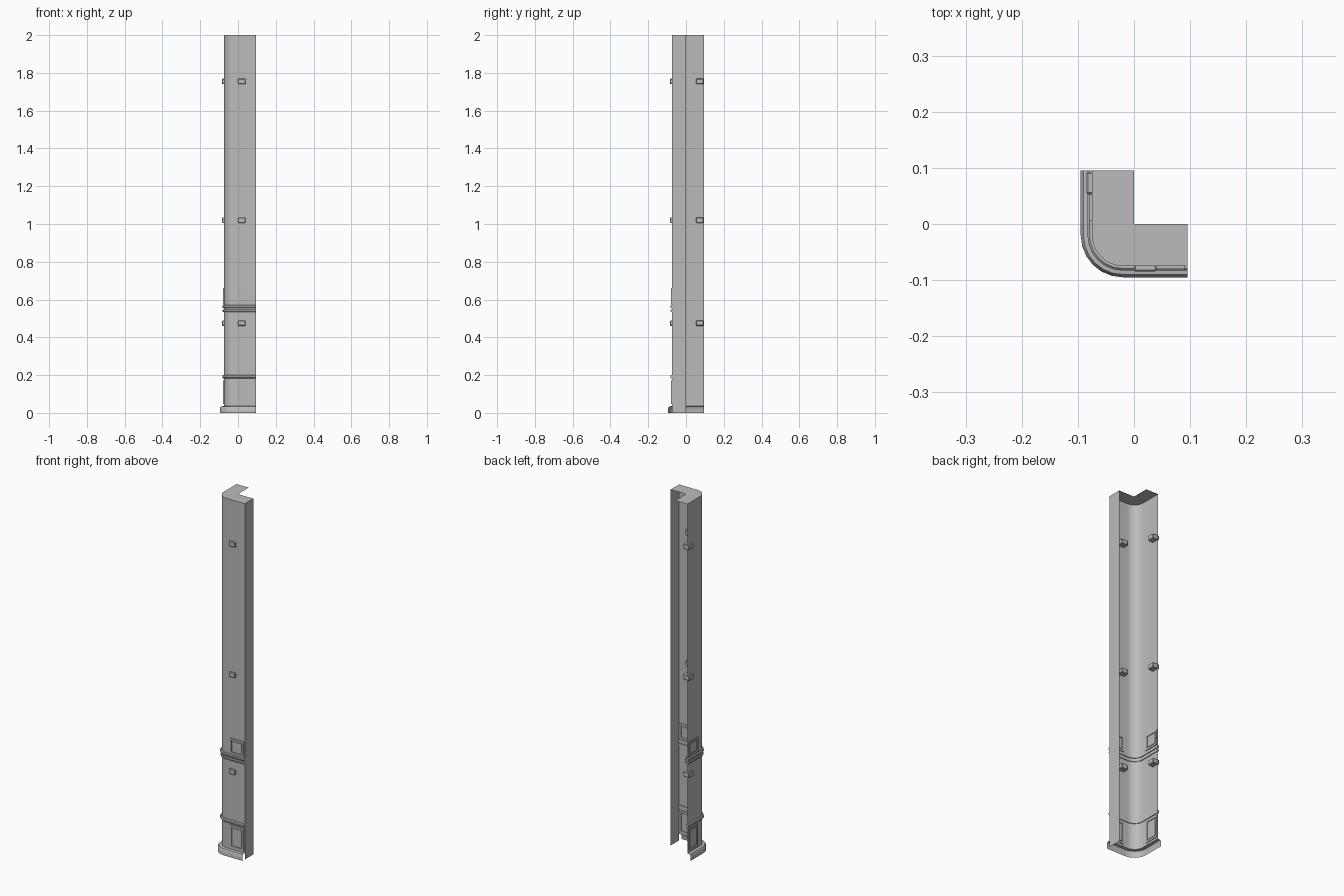
import bpy, bmesh, math
from mathutils import Vector

cube = bpy.data.objects.get("Cube")
if cube:
    bpy.data.objects.remove(cube)

grey = bpy.data.materials.new("stone_grey")
grey.use_nodes = True
COLOUR = (0.5, 0.5, 0.5, 1)
grey.diffuse_color = COLOUR
grey.node_tree.nodes["Principled BSDF"].inputs["Base Color"].default_value = COLOUR

END = 0.095     # free end of both arms
BEND = -0.02    # centre of the rounded corner
WALL = 0.075    # wall distance from the axis


def finish(name, bm, smooth=False):
    mesh = bpy.data.meshes.new(name)
    bm.to_mesh(mesh)
    bm.free()
    obj = bpy.data.objects.new(name, mesh)
    bpy.context.collection.objects.link(obj)
    mesh.materials.append(grey)
    if smooth:
        bpy.ops.object.select_all(action="DESELECT")
        obj.select_set(True)
        bpy.context.view_layer.objects.active = obj
        bpy.ops.object.shade_smooth_by_angle(angle=math.radians(35))
    return obj


def path(d, steps=6):
    """Plan outline at distance d: left arm, rounded corner, front arm."""
    radius = d + BEND
    pts = [(-d, END)]
    for i in range(steps + 1):
        a = math.pi + i / steps * math.pi / 2
        pts.append((BEND + radius * math.cos(a), BEND + radius * math.sin(a)))
    return pts + [(END, -d)]


def sweep(name, profile, closed=False):
    """Sweep a (distance, height) profile along the plan outline."""
    bm = bmesh.new()
    rows = [[bm.verts.new((x, y, z)) for x, y in path(d)] for d, z in profile]
    pairs = list(zip(rows, rows[1:]))
    if closed:
        pairs.append((rows[-1], rows[0]))
        for end in (0, -1):
            bm.faces.new([r[end] for r in rows])
    for low, high in pairs:
        for i in range(len(low) - 1):
            bm.faces.new((low[i], low[i + 1], high[i + 1], high[i]))
    if closed:
        bmesh.ops.recalc_face_normals(bm, faces=bm.faces)
    return finish(name, bm, True)


def place(side, along, depth, z):
    """Front runs along x, left_arm runs along y."""
    return Vector((along, -depth, z)) if side == "front" else Vector((-depth, along, z))


def add_box(bm, side, a, d, z):
    """Box from (min, max) ranges along the wall, out from it, and in height."""
    lo, hi = place(side, a[0], d[0], z[0]), place(side, a[1], d[1], z[1])
    size = [abs(h - l) for l, h in zip(lo, hi)]
    made = bmesh.ops.create_cube(bm, size=1)["verts"]
    bmesh.ops.scale(bm, vec=size, verts=made)
    bmesh.ops.translate(bm, vec=(lo + hi) / 2, verts=made)
    return made


def block(name, side, a, z):
    bm = bmesh.new()
    add_box(bm, side, a, (0.045, 0.085), (z - 0.014, z + 0.014))
    bmesh.ops.bevel(bm, geom=bm.edges[:], offset=0.003, segments=1, affect="EDGES")
    finish(name, bm)


def panel(name, side, a, z, depth, rim):
    """Framed panel: four bars round a thin raised field."""
    bm = bmesh.new()
    inner_a = (a[0] + rim, a[1] - rim)
    inner_z = (z[0] + rim, z[1] - rim)
    for edge in ((a[0], inner_a[0]), (inner_a[1], a[1])):
        add_box(bm, side, edge, depth, z)
    for edge in ((z[0], inner_z[0]), (inner_z[1], z[1])):
        add_box(bm, side, inner_a, depth, edge)
    gap = 0.005
    add_box(bm, side, (inner_a[0] + gap, inner_a[1] - gap),
            (depth[0] + 0.001, depth[1] - 0.001), (inner_z[0] + gap, inner_z[1] - gap))
    finish(name, bm)


# Thin wall with a flared foot, open at the back
sweep("column_wall", [(0.095, 0), (0.095, 0.026), (0.09, 0.034), (WALL, 0.036), (WALL, 2)])

# Mouldings that wrap the corner
for name, z0, z1, out in (("lower_moulding", 0.182, 0.2, 0.083),
                          ("waist_moulding_low", 0.535, 0.547, 0.081),
                          ("waist_moulding_high", 0.555, 0.57, 0.083),
                          ):
    c = (z1 - z0) / 4
    sweep(name, [(0.071, z0), (out - c, z0), (out, z0 + c),
                 (out, z1 - c), (out - c, z1), (0.071, z1)], True)

# L-shaped top
bm = bmesh.new()
outline = path(WALL) + [(END, 0), (0, 0), (0, END)]
bm.faces.new([bm.verts.new((x, y, 2)) for x, y in outline])
finish("top_cap", bm)

# Closing face on the front arm
bm = bmesh.new()
bm.faces.new([bm.verts.new((END, y, z)) for y, z in ((-WALL, 0), (0, 0), (0, 2), (-WALL, 2))])
finish("end_face", bm)

# Fixing blocks and framed panels on both arms
for side, span in (("front", (0, 0.04)), ("left_arm", (0.053, 0.093))):
    for label, z in (("low", 0.475), ("middle", 1.02), ("high", 1.755)):
        block(f"{side}_block_{label}", side, span, z)
    panel(f"{side}_base_panel", side, (0.005, 0.09), (0.048, 0.172), (0.071, 0.079), 0.009)
    panel(f"{side}_waist_panel", side, (0.005, 0.09), (0.575, 0.66), (0.071, 0.08), 0.009)
